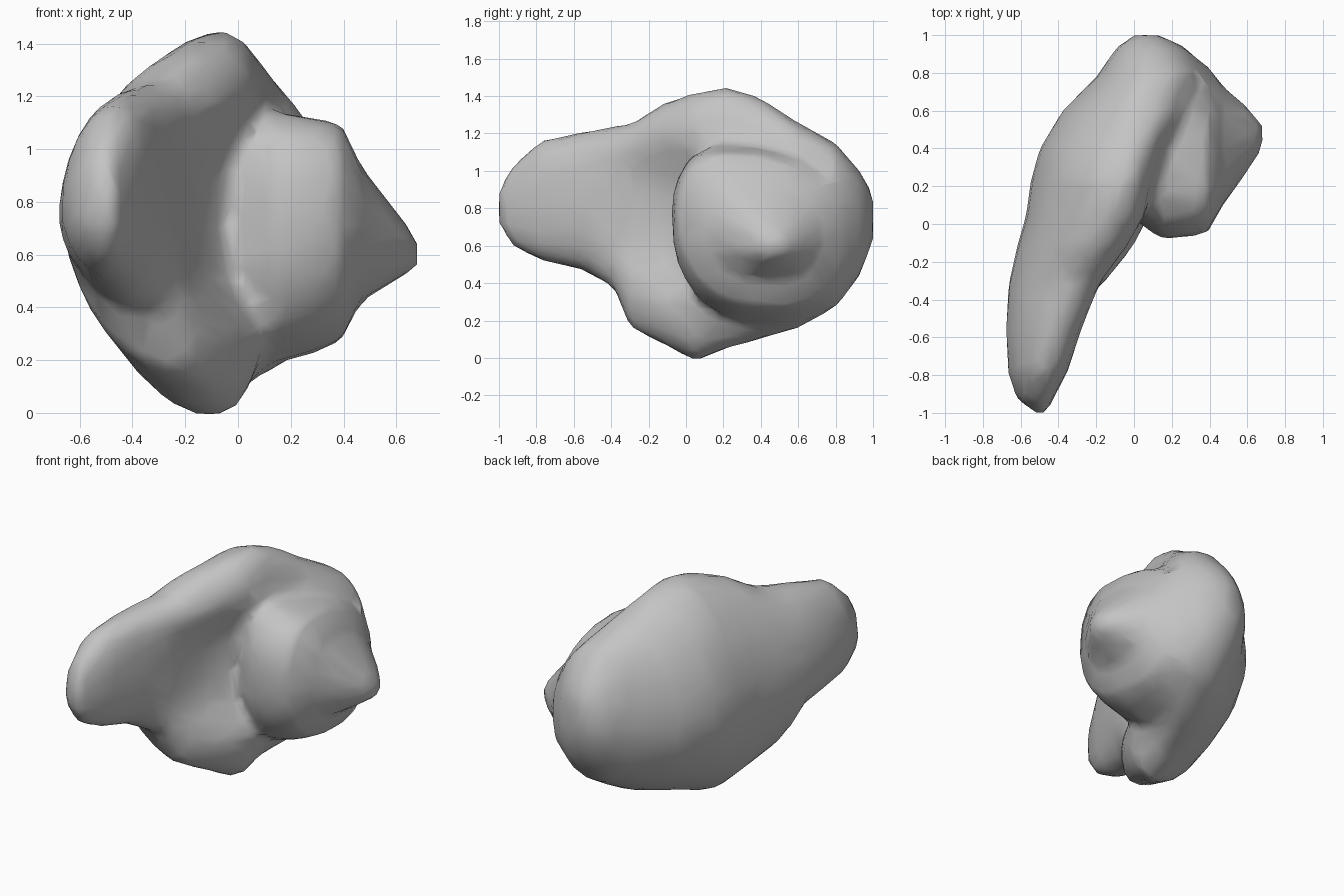
import bpy, bmesh
from math import sin, cos, pi, exp

cube = bpy.data.objects.get("Cube")
if cube:
    bpy.data.objects.remove(cube, do_unlink=True)

# One plain stone colour
stone = bpy.data.materials.new("grey stone")
stone.use_nodes = True
GREY = (0.55, 0.55, 0.55, 1)
stone.diffuse_color = GREY
stone.node_tree.nodes["Principled BSDF"].inputs["Base Color"].default_value = GREY

# Body sections along y: y, left (x, z), right (x, z), top (x, z), bottom (x, z)
BODY = [
    (-1, -.52, .8, -.46, .8, -.485, .9, -.485, .7),
    (-.93, -.62, .78, -.43, .8, -.5, 1.03, -.5, .6),
    (-.78, -.67, .77, -.35, .9, -.48, 1.16, -.5, .52),
    (-.55, -.68, .74, -.26, .9, -.42, 1.21, -.46, .47),
    (-.38, -.67, .73, -.15, .85, -.36, 1.24, -.32, .37),
    (-.3, -.66, .73, -.1, .8, -.31, 1.25, -.24, .16),
    (-.12, -.62, .72, .04, .7, -.2, 1.36, -.16, .07),
    (.05, -.57, .72, .12, .7, -.1, 1.42, -.1, -.02),
    (.22, -.55, .7, .14, .7, -.06, 1.45, -.08, .05),
    (.4, -.5, .7, .2, .7, -.03, 1.39, -.02, .1),
    (.6, -.38, .67, .33, .67, .02, 1.26, .05, .16),
    (.8, -.18, .66, .39, .66, .08, 1.15, .1, .27),
    (.93, -.1, .7, .28, .7, .08, 1, .1, .44),
    (1, 0, .72, .14, .72, .07, .88, .07, .62),
]
# Shoulder sections along x: x, front (y, z), back (y, z), top (y, z), bottom (y, z)
SHOULDER = [
    (0, .03, .72, .88, .7, .25, 1.1, .35, .25),
    (.14, -.08, .75, .96, .7, .22, 1.14, .42, .19),
    (.27, -.07, .75, .91, .68, .2, 1.12, .45, .22),
    (.39, -.05, .75, .84, .66, .22, 1.1, .5, .27),
    (.47, .1, .72, .73, .65, .28, .93, .48, .43),
    (.58, .25, .66, .64, .62, .38, .79, .46, .49),
    (.68, .4, .61, .53, .61, .46, .66, .46, .55),
]
STEPS = 32


def section(ax, az, bx, bz, tx, tz, ux, uz, a_power, b_power):
    """Closed outline of four rounded quarters through side, top and bottom points."""
    points = []
    for i in range(STEPS):
        c, s = cos(2 * pi * i / STEPS), sin(2 * pi * i / STEPS)
        sx, sz, power = (bx, bz, b_power) if c > 0 else (ax, az, a_power)
        ex, ez = (tx, tz) if s > 0 else (ux, uz)
        c, s = abs(c) ** power, abs(s) ** power
        points.append((ex * (1 - c) + sx * c, sz * (1 - s) + ez * s, sx == bx, c))
    return points


def body_ring(y, *outline):
    """Body section, hollowed on the inner side between arm and shoulder."""
    ring = []
    for x, z, inner, c in section(*outline, 1.08, .82):
        if inner:
            x -= .2 * c * exp(-((y + .07) / .3) ** 2 - ((z - .75) / .36) ** 4)
        ring.append((x, y, z))
    return ring


def shoulder_ring(x, *outline):
    return [(x, y, z) for y, z, _, _ in section(*outline, .85, .9)]


def loft(bm, rings):
    """Skin the rings into a closed volume."""
    rings = [[bm.verts.new(p) for p in ring] for ring in rings]
    faces = [bm.faces.new(rings[0]), bm.faces.new(rings[-1])]
    for a, b in zip(rings, rings[1:]):
        for i in range(STEPS):
            j = (i + 1) % STEPS
            faces.append(bm.faces.new((a[i], a[j], b[j], b[i])))
    bmesh.ops.recalc_face_normals(bm, faces=faces)


# Long body and the blunt shoulder on its left side
bm = bmesh.new()
loft(bm, [body_ring(*row) for row in BODY])
loft(bm, [shoulder_ring(*row) for row in SHOULDER])

mesh = bpy.data.meshes.new("boulder")
bm.to_mesh(mesh)
bm.free()
mesh.materials.append(stone)
mesh.shade_smooth()
boulder = bpy.data.objects.new("boulder", mesh)
bpy.context.collection.objects.link(boulder)

# Fuse both volumes into one softly faceted skin
fuse = boulder.modifiers.new("fuse", 'REMESH')
fuse.mode = 'VOXEL'
fuse.voxel_size = .04
fuse.use_smooth_shade = True
soften = boulder.modifiers.new("soften", 'SMOOTH')
soften.factor = .5
soften.iterations = 3
facet = boulder.modifiers.new("facet", 'DECIMATE')
facet.ratio = .12
